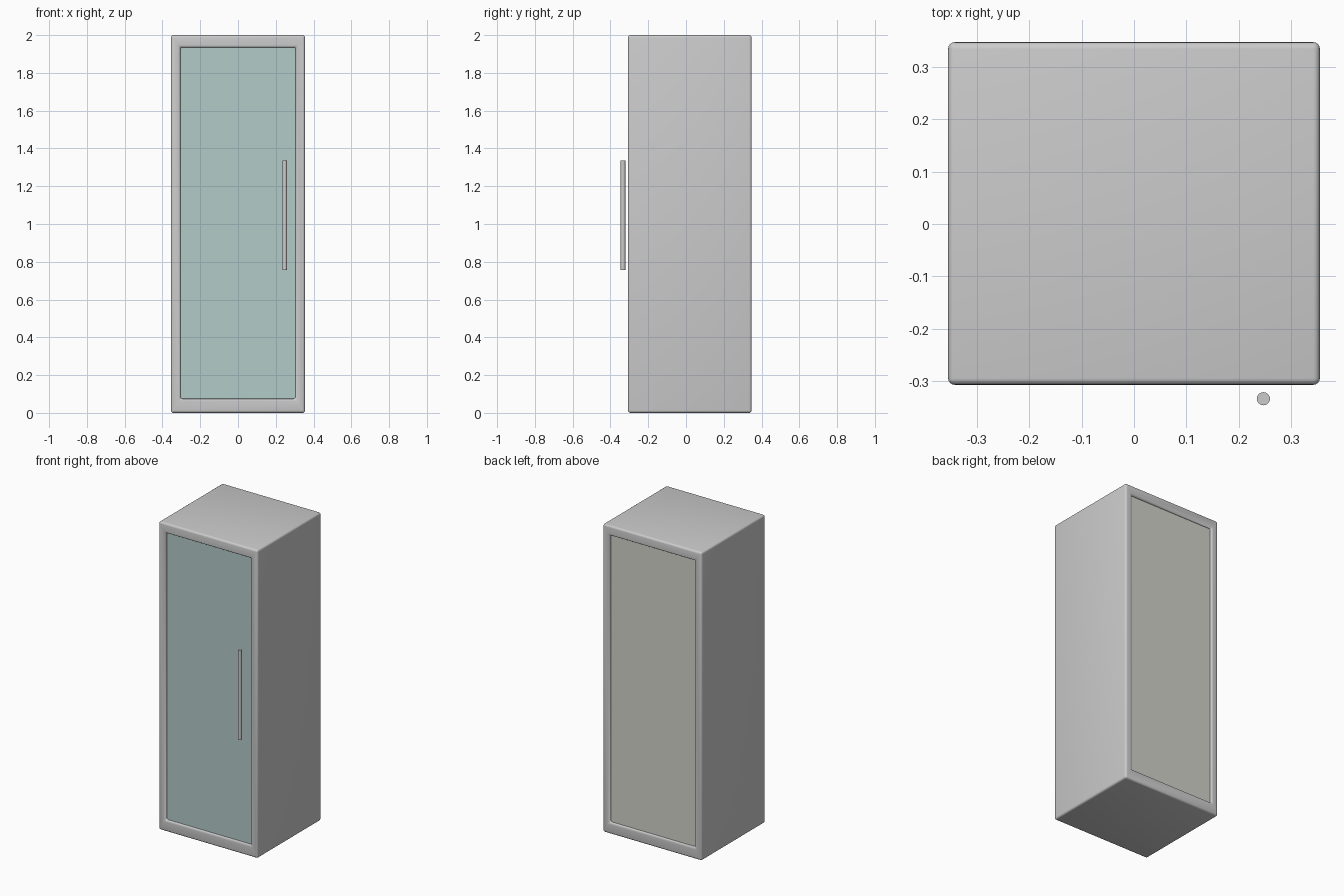
import bpy, bmesh, math

if "Cube" in bpy.data.objects:
    bpy.data.objects.remove(bpy.data.objects["Cube"])

W, Y0, Y1, H = 0.355, -0.307, 0.347, 2.0     # half width, front, back, height
IX, IZ0, IZ1 = 0.305, 0.075, 1.935           # door opening


def material(name, rgb):
    m = bpy.data.materials.new(name)
    m.diffuse_color = (*rgb, 1)
    m.use_nodes = True
    m.node_tree.nodes["Principled BSDF"].inputs["Base Color"].default_value = m.diffuse_color
    return m


def finish(ob, mat=None):
    bpy.ops.object.select_all(action='DESELECT')
    ob.select_set(True)
    bpy.context.view_layer.objects.active = ob
    bpy.ops.object.shade_smooth_by_angle(angle=math.radians(35))
    if mat:
        ob.data.materials.append(mat)


def panel(name, y0, y1, mat=None):
    # thin upright sheet, tucked slightly into the carcass walls
    bpy.ops.mesh.primitive_cube_add(size=1, location=(0, (y0 + y1) / 2, (IZ0 + IZ1) / 2))
    ob = bpy.context.object
    ob.name = name
    ob.scale = (2 * IX + 0.01, y1 - y0, IZ1 - IZ0 + 0.01)
    bpy.ops.object.transform_apply(location=False, rotation=False, scale=True)
    finish(ob, mat)


# Carcass: rectangular ring running front to back with rounded edges
def ring(bm, x, z0, z1, y):
    return [bm.verts.new((sx, y, z)) for sx, z in ((-x, z0), (x, z0), (x, z1), (-x, z1))]


bm = bmesh.new()
of, inf = ring(bm, W, 0, H, Y0), ring(bm, IX, IZ0, IZ1, Y0)
ob_, inb = ring(bm, W, 0, H, Y1), ring(bm, IX, IZ0, IZ1, Y1)
for i in range(4):
    j = (i + 1) % 4
    for a, b in ((of, inf), (inf, inb), (inb, ob_), (ob_, of)):
        bm.faces.new((a[i], a[j], b[j], b[i]))
bmesh.ops.recalc_face_normals(bm, faces=bm.faces)
# round everything except the mitre lines on the front and back rims
rounded = [e for e in bm.edges if e.calc_face_angle() > 0.1]
bmesh.ops.bevel(bm, geom=rounded, offset=0.013, segments=4, profile=0.5, affect='EDGES')
mesh = bpy.data.meshes.new("carcass")
bm.to_mesh(mesh)
bm.free()
carcass = bpy.data.objects.new("carcass", mesh)
bpy.context.collection.objects.link(carcass)
finish(carcass)

# Glass door and back board, both slightly recessed
panel("glass_door", Y0 + 0.013, Y0 + 0.028, material("glass", (0.45, 0.6, 0.58)))
panel("back_board", Y1 - 0.028, Y1 - 0.013, material("board", (0.65, 0.65, 0.6)))

# Upright bar handle
bpy.ops.mesh.primitive_cylinder_add(vertices=24, radius=0.0125, depth=0.58,
                                    location=(0.247, -0.3335, 1.047))
handle = bpy.context.object
handle.name = "door_handle"
finish(handle)
